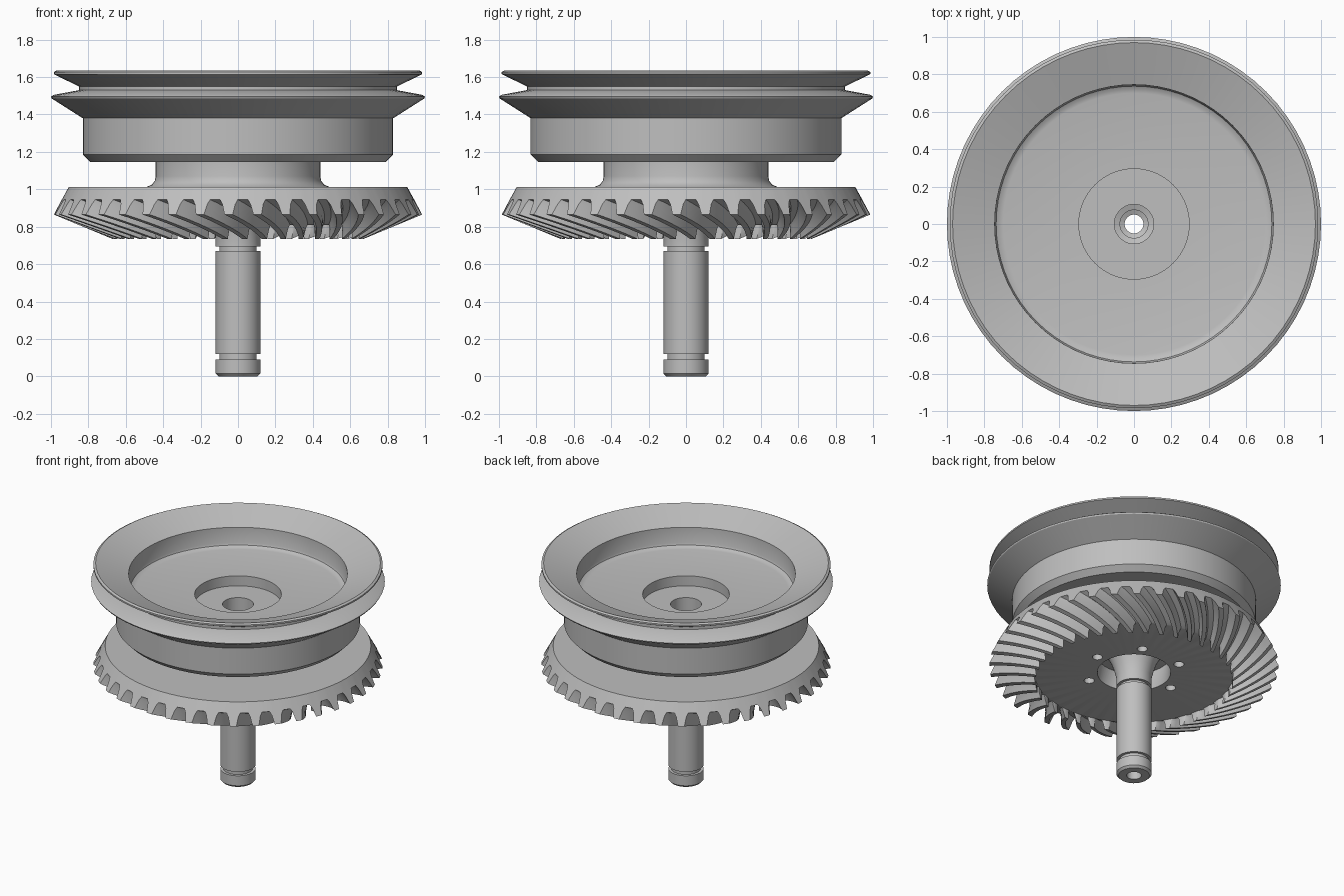
import bpy, bmesh, math
from mathutils import Matrix, Vector

old = bpy.data.objects.get("Cube")
if old:
    bpy.data.objects.remove(old, do_unlink=True)

STEEL = (0.52, 0.52, 0.52, 1)
steel = bpy.data.materials.new("plain steel")
steel.use_nodes = True
steel.diffuse_color = STEEL
steel.node_tree.nodes["Principled BSDF"].inputs["Base Color"].default_value = STEEL


def finish(name, bm):
    bmesh.ops.recalc_face_normals(bm, faces=bm.faces)
    mesh = bpy.data.meshes.new(name)
    bm.to_mesh(mesh)
    bm.free()
    mesh.materials.append(steel)
    obj = bpy.data.objects.new(name, mesh)
    bpy.context.collection.objects.link(obj)
    return obj


def select(obj):
    bpy.ops.object.select_all(action='DESELECT')
    obj.select_set(True)
    bpy.context.view_layer.objects.active = obj


def smooth(obj, degrees=30):
    select(obj)
    bpy.ops.object.shade_smooth_by_angle(angle=math.radians(degrees))


def polar(r, angle, z):
    return Vector((r * math.cos(angle), r * math.sin(angle), z))


def loft(name, rings):
    """Join closed rings into a tube that closes on itself."""
    bm = bmesh.new()
    loops = [[bm.verts.new(p) for p in ring] for ring in rings]
    n = len(loops[0])
    for i, a in enumerate(loops):
        b = loops[(i + 1) % len(loops)]
        for j in range(n):
            k = (j + 1) % n
            bm.faces.new((a[j], a[k], b[k], b[j]))
    return finish(name, bm)


def lathe(name, profile, sides=72):
    return loft(name, [[polar(r, math.tau * j / sides, z) for j in range(sides)]
                       for r, z in profile])


# Grooved pulley with a sunken top, stepped bore and filleted neck
pulley = lathe("pulley", [
    (0.05, 0.97), (0.49, 0.97), (0.49, 1.012), (0.46, 1.025), (0.445, 1.045),
    (0.44, 1.07), (0.44, 1.145), (0.79, 1.145), (0.83, 1.185), (0.83, 1.38),
    (0.995, 1.485), (1.0, 1.495), (0.985, 1.505), (0.85, 1.53), (0.85, 1.55),
    (0.985, 1.615), (0.985, 1.627), (0.97, 1.635), (0.745, 1.555), (0.743, 1.44),
    (0.737, 1.425), (0.72, 1.415), (0.7, 1.411), (0.295, 1.4), (0.295, 1.325),
    (0.105, 1.325), (0.105, 1.2), (0.075, 1.19), (0.075, 1.15), (0.05, 1.14)])
smooth(pulley)

# Hollow shaft with two ring grooves and a flared root
shaft = lathe("shaft", [
    (0.05, 0), (0.105, 0), (0.12, 0.015), (0.12, 0.09), (0.1, 0.09), (0.1, 0.12),
    (0.12, 0.12), (0.12, 0.67), (0.1, 0.67), (0.1, 0.695), (0.12, 0.695),
    (0.12, 0.77), (0.135, 0.83), (0.155, 0.89), (0.18, 0.94), (0.25, 0.945),
    (0.25, 0.97), (0.05, 0.97)], 48)
smooth(shaft)

# Spiral bevel gear: each ring blends between a tooth crest and a tooth root
TEETH, TWIST, START = 40, math.radians(15), math.radians(-4.2)
TOOTH = [(0, 0), (0.28, 0), (0.37, 0.7), (0.46, 1), (0.82, 1), (0.91, 0.7)]


def gear_ring(crest, root, turn):
    ring = []
    for t in range(TEETH):
        for phase, depth in TOOTH:
            r, z = Vector(crest).lerp(Vector(root), depth)
            ring.append(polar(r, START + turn + math.tau * (t + phase) / TEETH, z))
    return ring


def plain(r, z, turn=0):
    return gear_ring((r, z), (r, z), turn)


toe_crest, heel_crest = Vector((0.672, 0.735)), Vector((0.985, 0.865))
toe_root, heel_root = Vector((0.685, 0.812)), Vector((0.942, 0.945))
STEPS = 8
rings = [plain(0.25, 1.012), plain(0.25, 0.81, TWIST), plain(0.678, 0.81, TWIST)]
for i in range(STEPS + 1):
    f = i / STEPS
    rings.append(gear_ring(toe_crest.lerp(heel_crest, f),
                           toe_root.lerp(heel_root, f), TWIST * (1 - f)))
rings += [plain(0.905, 1.012)]
gear = loft("bevel_gear", rings)

# Six blind bolt holes in the gear underside
bm = bmesh.new()
for i in range(6):
    spot = polar(0.325, math.radians(60 * i), 0.82)
    bmesh.ops.create_cone(bm, cap_ends=True, segments=20, radius1=0.035,
                          radius2=0.035, depth=0.2, matrix=Matrix.Translation(spot))
cutter = finish("bolt_hole_cutter", bm)
cutter.hide_render = True
cut = gear.modifiers.new("bolt holes", 'BOOLEAN')
cut.operation, cut.solver, cut.object = 'DIFFERENCE', 'EXACT', cutter
select(gear)
bpy.ops.object.modifier_apply(modifier=cut.name)
bpy.data.objects.remove(cutter, do_unlink=True)
smooth(gear)
